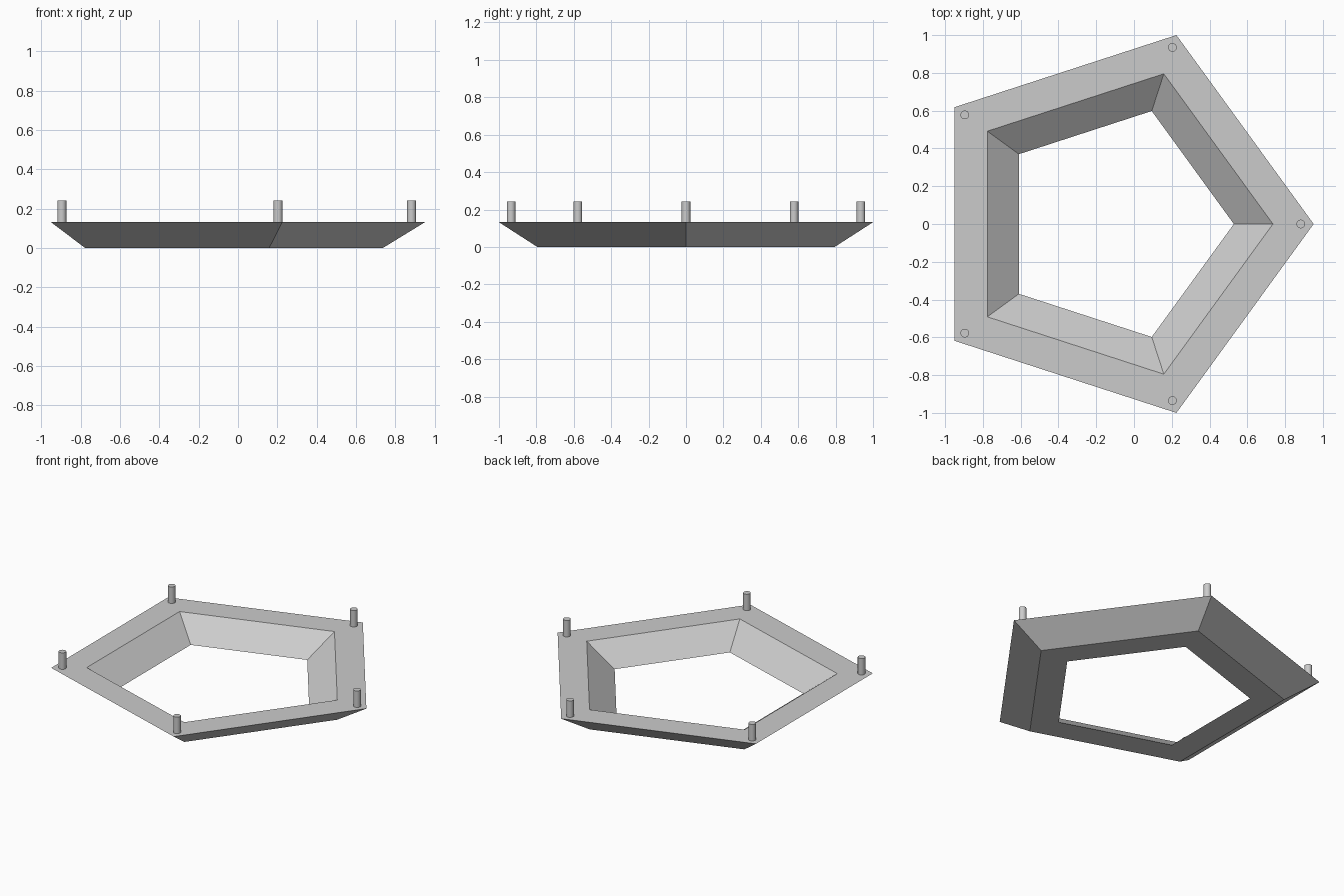
import bpy, bmesh
from math import cos, sin, tau

if "Cube" in bpy.data.objects:
    bpy.data.objects.remove(bpy.data.objects["Cube"])

CX = -0.1004          # pentagon centre, so the bounds are centred on x = 0
SIDES = 5
TOP = 0.132


def corner(r, i):
    a = tau * i / SIDES
    return CX + r * cos(a), r * sin(a)


# Pentagonal frame: a slanted cross-section swept around five corners
profile = [(1.0515, TOP), (0.836, TOP), (0.629, 0), (0.836, 0)]
bm = bmesh.new()
rings = [[bm.verts.new((*corner(r, i), z)) for r, z in profile] for i in range(SIDES)]
for i in range(SIDES):
    a, b = rings[i], rings[(i + 1) % SIDES]
    for j in range(4):
        k = (j + 1) % 4
        bm.faces.new((a[j], b[j], b[k], a[k]))
bmesh.ops.recalc_face_normals(bm, faces=bm.faces)
mesh = bpy.data.meshes.new("pentagon_frame")
bm.to_mesh(mesh)
bm.free()
bpy.context.collection.objects.link(bpy.data.objects.new("pentagon_frame", mesh))

# Upright pegs, one at each corner
PEG_TOP = 0.242
for i in range(SIDES):
    x, y = corner(0.983, i)
    base = TOP
    bpy.ops.mesh.primitive_cylinder_add(
        vertices=24, radius=0.023, depth=PEG_TOP - base,
        location=(x, y, (PEG_TOP + base) / 2))
    peg = bpy.context.object
    peg.name = f"corner_peg_{i + 1}"
    bpy.ops.object.shade_smooth_by_angle()
